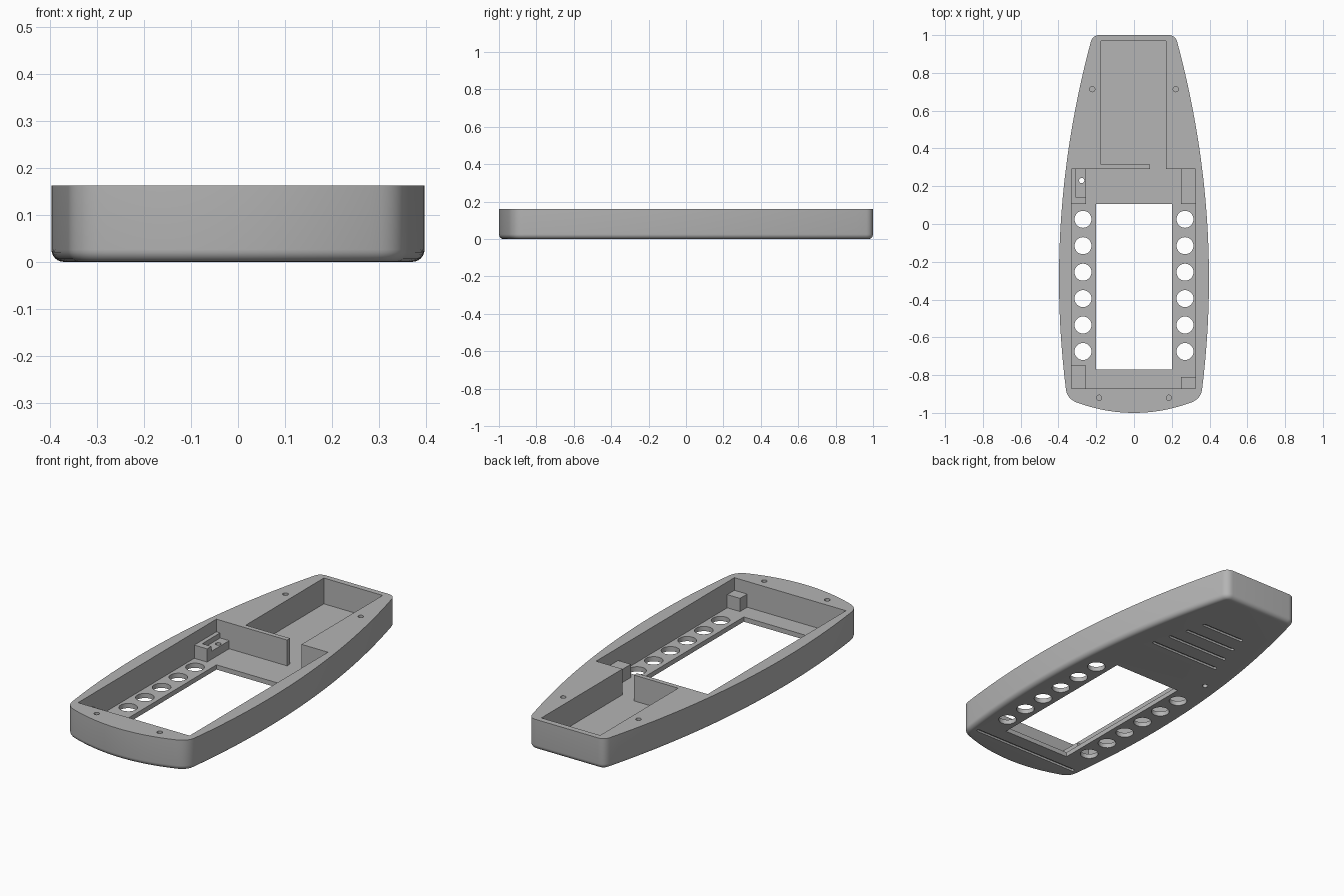
import bpy, bmesh, math
from mathutils import Vector

HEIGHT, FLOOR, FILLET, BLOCK_TOP = 0.162, 0.025, 0.026, 0.095

cube = bpy.data.objects.get("Cube")
if cube:
    bpy.data.objects.remove(cube, do_unlink=True)

grey = bpy.data.materials.new("matte_grey")
grey.use_nodes = True
colour = (0.46, 0.46, 0.46, 1)
grey.diffuse_color = colour
grey.node_tree.nodes["Principled BSDF"].inputs["Base Color"].default_value = colour


def add_rings(bm, rings):
    """Join stacked closed rings of points into one capped solid."""
    loops = [[bm.verts.new(p) for p in ring] for ring in rings]
    n = len(loops[0])
    for low, high in zip(loops, loops[1:]):
        for i in range(n):
            j = (i + 1) % n
            bm.faces.new((low[i], low[j], high[j], high[i]))
    bm.faces.new(loops[0][::-1])
    bm.faces.new(loops[-1])


def add_prism(bm, outline, z0, z1):
    add_rings(bm, [[(x, y, z) for x, y in outline] for z in (z0, z1)])


def rect(x0, x1, y0, y1):
    return [(x0, y0), (x1, y0), (x1, y1), (x0, y1)]


def circle(x, y, r, n=32):
    return [(x + r * math.cos(2 * math.pi * i / n), y + r * math.sin(2 * math.pi * i / n))
            for i in range(n)]


def slot(half, y, r, n=8):
    right = [(half + r * math.sin(math.pi * i / n), y - r * math.cos(math.pi * i / n))
             for i in range(n + 1)]
    return right + [(-px, 2 * y - py) for px, py in right]


def finish(name, bm):
    bmesh.ops.recalc_face_normals(bm, faces=bm.faces)
    mesh = bpy.data.meshes.new(name)
    bm.to_mesh(mesh)
    bm.free()
    obj = bpy.data.objects.new(name, mesh)
    bpy.context.collection.objects.link(obj)
    mesh.materials.append(grey)
    return obj


def cut(obj, cutter):
    mod = obj.modifiers.new("cut", 'BOOLEAN')
    mod.operation, mod.solver, mod.object = 'DIFFERENCE', 'EXACT', cutter
    bpy.context.view_layer.objects.active = obj
    bpy.ops.object.modifier_apply(modifier=mod.name)


# Boat-shaped outline: bowed sides, curved front, straight back
def side(y):
    return 0.397 - 0.107 * (y + 0.29) ** 2


def front(x):
    return -1 + 0.6 * x * x


def rounded(a, corner, b, n=8):
    a, corner, b = Vector(a), Vector(corner), Vector(b)
    return [a * (1 - t) ** 2 + corner * 2 * t * (1 - t) + b * t * t
            for t in (i / n for i in range(n + 1))]


corner_x, corner_y = 0.356, front(0.356)
half = [Vector((x, front(x))) for x in (0.305 * i / 12 for i in range(12))]
half += rounded((0.305, front(0.305)), (corner_x, corner_y), (side(-0.87), -0.87))
half += [Vector((side(y), y)) for y in (-0.87 + 1.834 * i / 36 for i in range(1, 36))]
half += rounded((side(0.964), 0.964), (side(1), 1), (side(1) - 0.036, 1))
outline = half + [Vector((-p.x, p.y)) for p in half[:0:-1]]


def inset(points, d):
    result = []
    for i, p in enumerate(points):
        t = (points[(i + 1) % len(points)] - points[i - 1]).normalized()
        result.append(p + Vector((-t.y, t.x)) * d)
    return result


# Outer shell with a rounded lower edge
rings = []
for i in range(7):
    a = math.pi / 2 * i / 6
    z = FILLET * (1 - math.sin(a))
    rings.insert(0, [(p.x, p.y, z) for p in inset(outline, FILLET * (1 - math.cos(a)))])
rings = rings[::-1] if rings[0][0][2] > rings[-1][0][2] else rings
rings.append([(p.x, p.y, HEIGHT) for p in outline])
bm = bmesh.new()
add_rings(bm, rings)
shell = finish("case_shell", bm)

# Open pocket, leaving a thin divider with a gap at one end
bm = bmesh.new()
add_prism(bm, [(-0.33, -0.87), (0.325, -0.87), (0.325, 0.29), (0.17, 0.29),
               (0.17, 0.97), (-0.175, 0.97), (-0.175, 0.315), (0.085, 0.315),
               (0.085, 0.29), (-0.33, 0.29)], FLOOR, 0.3)
pocket = finish("pocket_cutter", bm)

# Window, finger holes, screw holes and underside grooves
bm = bmesh.new()
add_prism(bm, rect(-0.2, 0.2, -0.77, 0.105), -0.1, 0.1)
for sx in (-1, 1):
    for i in range(6):
        add_prism(bm, circle(0.27 * sx, 0.025 - 0.14 * i, 0.045), -0.1, 0.1)
    for x, y in ((0.221, 0.714), (0.185, -0.92)):
        add_prism(bm, circle(x * sx, y, 0.014, 20), 0.06, 0.3)
add_prism(bm, circle(-0.277, 0.23, 0.014, 20), -0.1, 0.2)
for length, y in ((0.12, 0.7), (0.147, 0.6), (0.175, 0.5), (0.2, 0.4), (0.31, -0.855)):
    add_prism(bm, slot(length, y, 0.009), -0.1, 0.011)
holes = finish("hole_cutter", bm)

cut(shell, pocket)
cut(shell, holes)

# Corner blocks, sunk slightly into the walls and floor
blocks = []
for name, area in (("back_right_block", (-0.335, -0.255, 0.105, 0.295)),
                   ("back_left_block", (0.25, 0.33, 0.105, 0.295)),
                   ("front_right_block", (-0.335, -0.255, -0.875, -0.75)),
                   ("front_left_block", (0.25, 0.33, -0.875, -0.81))):
    bm = bmesh.new()
    add_prism(bm, rect(*area), FLOOR - 0.004, BLOCK_TOP)
    blocks.append(finish(name, bm))

# Recessed seat and pin hole in one block
bm = bmesh.new()
add_prism(bm, rect(-0.308, -0.2, 0.14, 0.32), 0.068, 0.2)
recess = finish("recess_cutter", bm)
cut(blocks[0], recess)
cut(blocks[0], holes)

for cutter in (pocket, holes, recess):
    bpy.data.objects.remove(cutter, do_unlink=True)

# Smooth the curved walls, keep crisp edges
bpy.ops.object.select_all(action='DESELECT')
for obj in [shell] + blocks:
    obj.select_set(True)
bpy.context.view_layer.objects.active = shell
bpy.ops.object.shade_smooth_by_angle(angle=math.radians(30))
